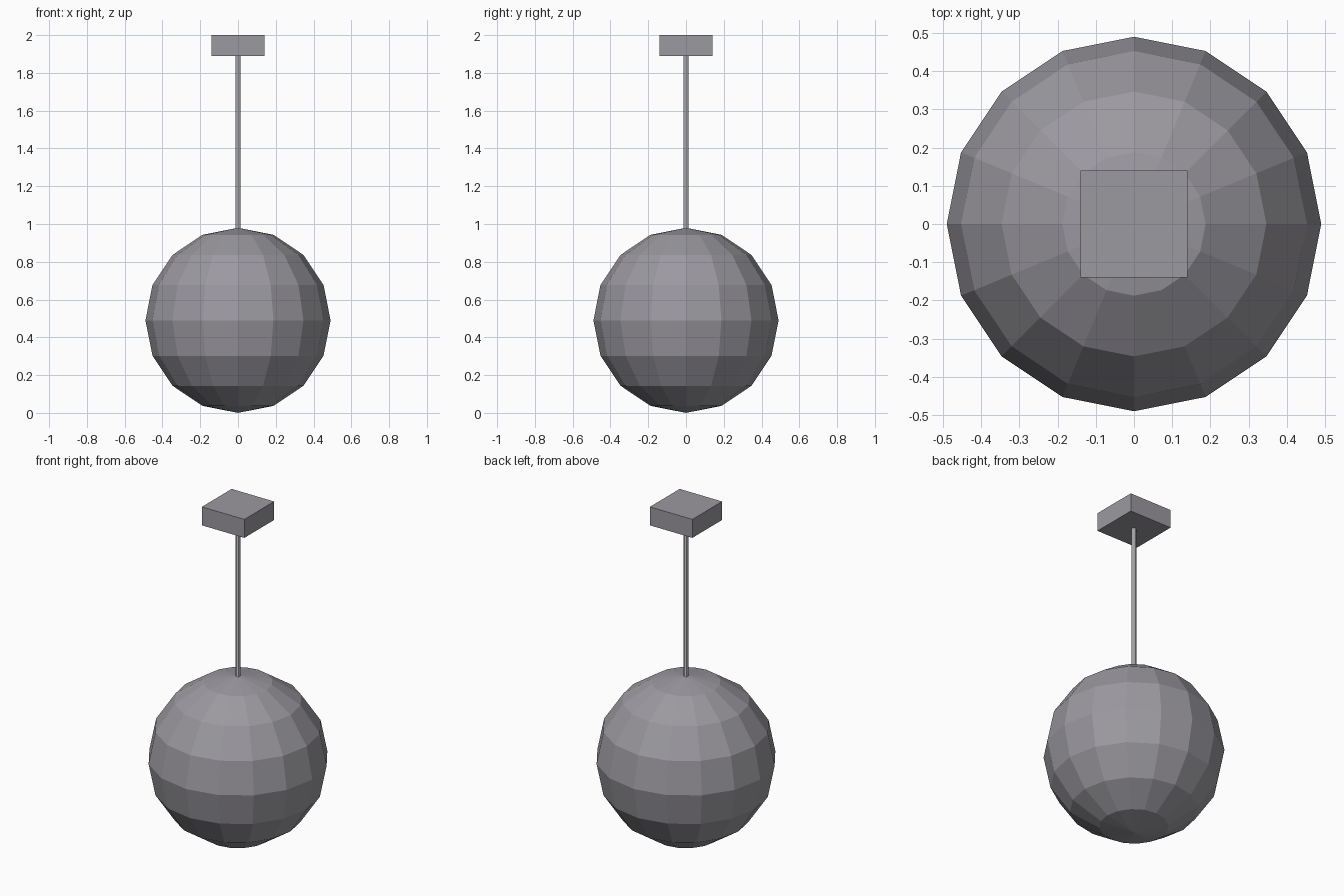
import bpy

cube = bpy.data.objects.get("Cube")
if cube:
    bpy.data.objects.remove(cube, do_unlink=True)

RADIUS = 0.49
PLATE_BOTTOM = 1.89


def material(name, colour):
    mat = bpy.data.materials.new(name)
    mat.use_nodes = True
    mat.diffuse_color = colour
    mat.node_tree.nodes["Principled BSDF"].inputs["Base Color"].default_value = colour
    return mat


grey = material("cool_grey", (0.33, 0.32, 0.35, 1))
metal = material("light_metal", (0.64, 0.64, 0.66, 1))


def finish(name, mat):
    obj = bpy.context.object
    obj.name = name
    obj.data.materials.append(mat)
    return obj


# Faceted globe shade
bpy.ops.mesh.primitive_uv_sphere_add(segments=16, ring_count=8, radius=RADIUS,
                                     location=(0, 0, RADIUS))
finish("globe_shade", grey)

# Thin hanging rod between globe and ceiling plate
rod_bottom = 2 * RADIUS - 0.02
bpy.ops.mesh.primitive_cylinder_add(vertices=8, radius=0.014,
                                    depth=PLATE_BOTTOM - rod_bottom,
                                    location=(0, 0, (PLATE_BOTTOM + rod_bottom) / 2))
finish("hanging_rod", metal)

# Square ceiling plate
bpy.ops.mesh.primitive_cube_add(size=1, location=(0, 0, (2 + PLATE_BOTTOM) / 2))
plate = finish("ceiling_plate", grey)
plate.scale = (0.28, 0.28, 2 - PLATE_BOTTOM)
